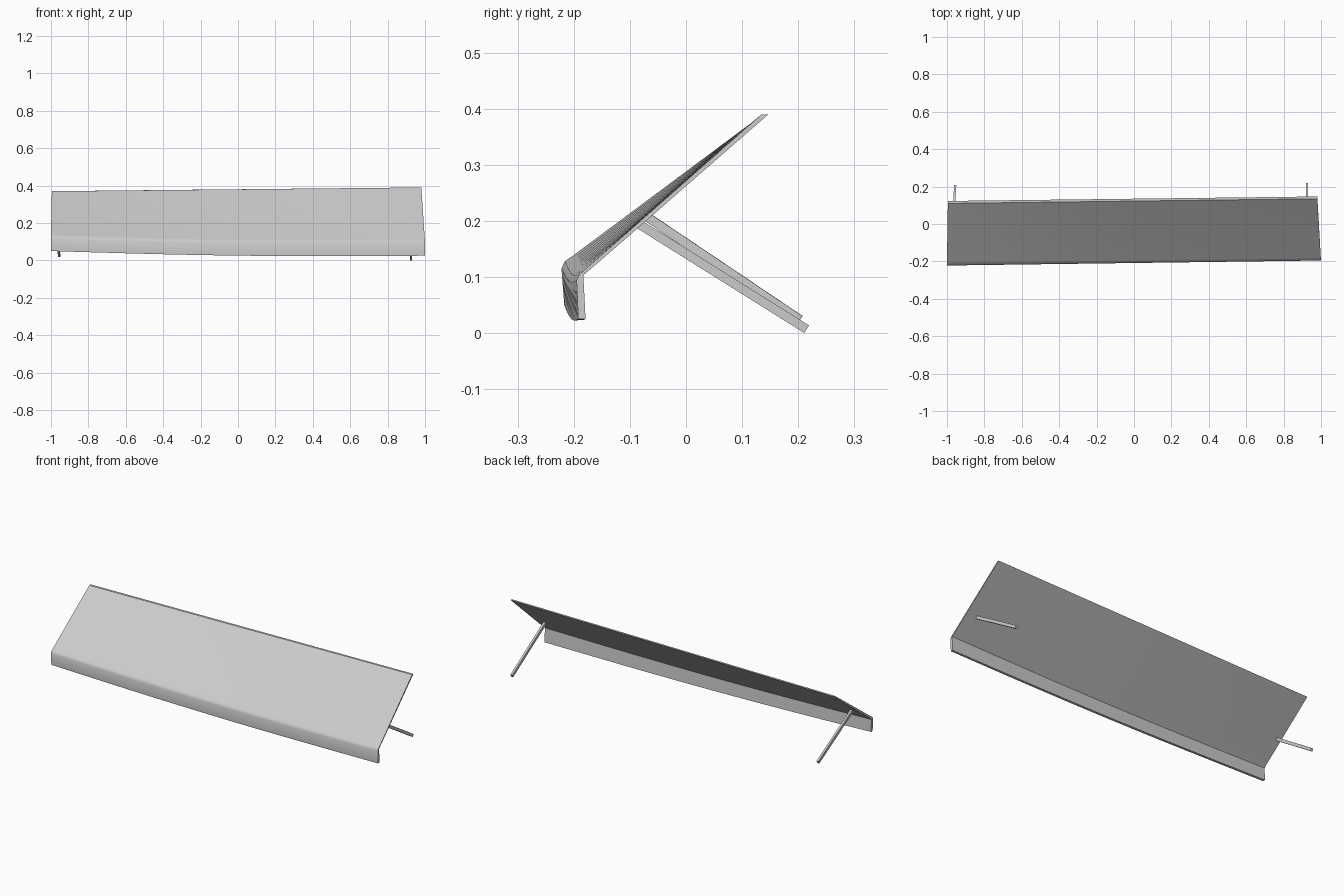
import bpy
import bmesh
import math
from mathutils import Vector

cube = bpy.data.objects.get("Cube")
if cube:
    bpy.data.objects.remove(cube)

# Single painted-metal colour
grey = bpy.data.materials.new("light grey")
grey.use_nodes = True
grey.diffuse_color = (0.6, 0.6, 0.6, 1)
grey.node_tree.nodes["Principled BSDF"].inputs["Base Color"].default_value = (0.6, 0.6, 0.6, 1)


def finish(bm, name):
    bmesh.ops.recalc_face_normals(bm, faces=bm.faces)
    mesh = bpy.data.meshes.new(name)
    bm.to_mesh(mesh)
    bm.free()
    mesh.materials.append(grey)
    obj = bpy.data.objects.new(name, mesh)
    bpy.context.collection.objects.link(obj)
    return obj


def loft(bm, rings):
    rings = [[bm.verts.new(p) for p in ring] for ring in rings]
    n = len(rings[0])
    for a, b in zip(rings, rings[1:]):
        for i in range(n):
            j = (i + 1) % n
            bm.faces.new((a[i], a[j], b[j], b[i]))
    bm.faces.new(rings[0])
    bm.faces.new(rings[-1])


# End profiles (y, z): flap bottom, rounded fold, rear edge, then the underside
RIGHT_END = [(-0.217, 0.05), (-0.222, 0.115), (-0.216, 0.128), (-0.203, 0.137),
             (0.11, 0.37), (0.123, 0.37), (-0.19, 0.132), (-0.206, 0.118), (-0.203, 0.05)]
LEFT_END = [(-0.192, 0.025), (-0.195, 0.094), (-0.19, 0.105), (-0.181, 0.1125),
            (0.135, 0.39), (0.147, 0.39), (-0.163, 0.12), (-0.183, 0.104), (-0.179, 0.025)]


def section(t):
    ring = []
    for (y0, z0), (y1, z1) in zip(RIGHT_END, LEFT_END):
        y, z = y0 + (y1 - y0) * t, z0 + (z1 - z0) * t
        back = max(0, min(1, (y + 0.2) / 0.33))
        x = -1 + 0.005 * back + (2 - 0.025 * back) * t
        sag = 0.012 * math.sin(math.pi * t) * (1 - back)
        ring.append((x, y, z - sag))
    return ring


# Sloping panel with the folded front flap, sagging gently mid-span
bm = bmesh.new()
loft(bm, [section(i / 16) for i in range(17)])
panel = finish(bm, "folded_panel")
bpy.context.view_layer.objects.active = panel
panel.select_set(True)
bpy.ops.object.shade_smooth_by_angle(angle=math.radians(33))
panel.select_set(False)


# Square support rods reaching back from the underside
def rod(name, start, end):
    start, end = Vector(start), Vector(end)
    along = (end - start).normalized()
    side = along.cross(Vector((0, 0, 1))).normalized() * 0.006
    up = side.cross(along).normalized() * 0.008
    bm = bmesh.new()
    loft(bm, [[p + side + up, p - side + up, p - side - up, p + side - up]
              for p in (start, end)])
    finish(bm, name)


rod("right_support_rod", (-0.972, -0.075, 0.211), (-0.956, 0.203, 0.024))
rod("left_support_rod", (0.925, -0.085, 0.195), (0.925, 0.215, 0.007))
